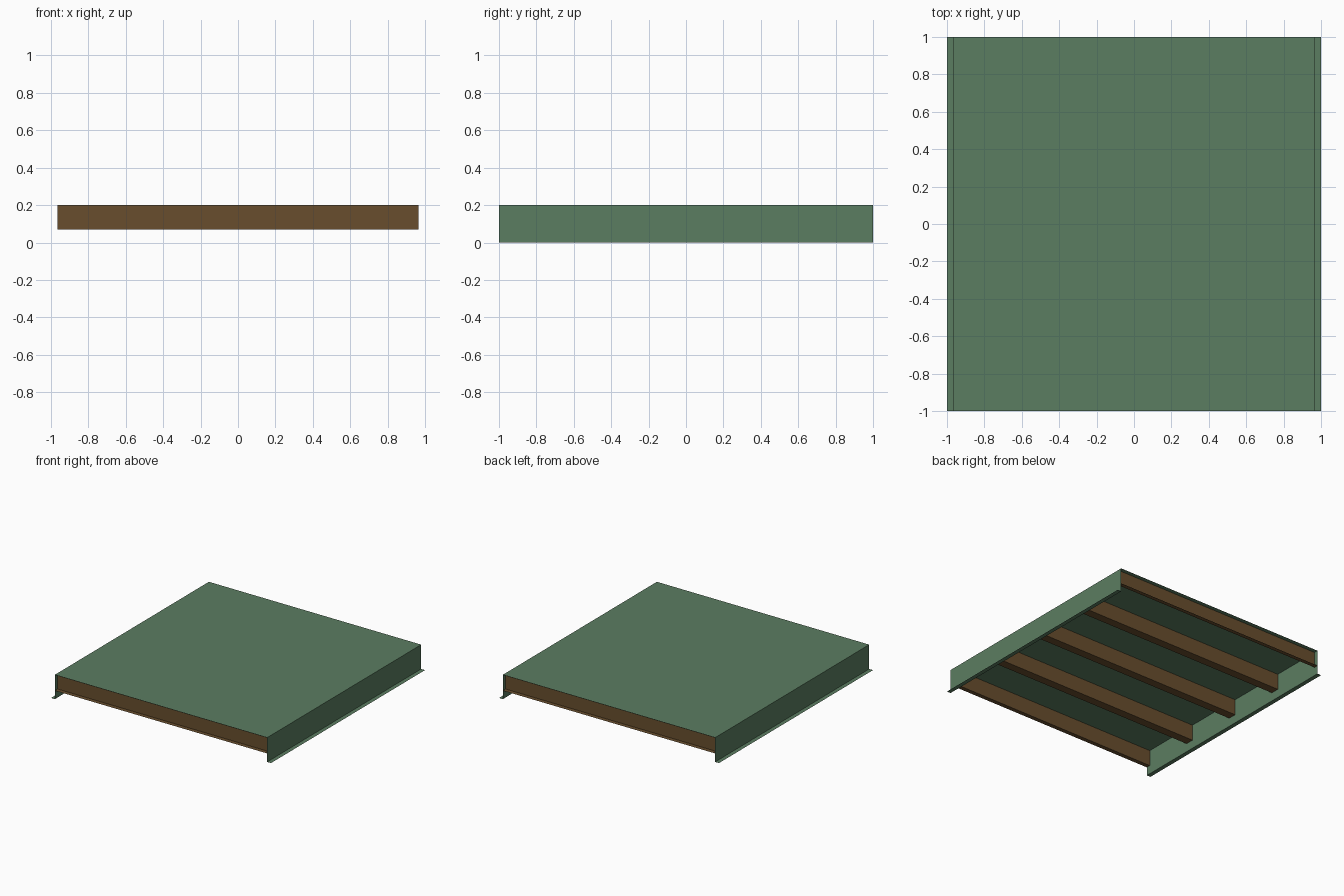
import bpy, bmesh

if "Cube" in bpy.data.objects:
    bpy.data.objects.remove(bpy.data.objects["Cube"])

def mat(name, rgb):
    m = bpy.data.materials.new(name)
    m.diffuse_color = (*rgb, 1)
    m.use_nodes = True
    m.node_tree.nodes["Principled BSDF"].inputs["Base Color"].default_value = m.diffuse_color
    return m

GREEN = mat("painted green", (0.105, 0.205, 0.12))
BROWN = mat("rust brown", (0.138, 0.076, 0.027))

def sheet(name, profile, axis, half, material):
    """Extrude an open sheet-metal profile along x or y."""
    bm = bmesh.new()
    rows = []
    for a, z in profile:
        rows.append([bm.verts.new((s, a, z) if axis == 'x' else (a, s, z))
                     for s in (-half, half)])
    for p, q in zip(rows, rows[1:]):
        bm.faces.new((p[0], p[1], q[1], q[0]))
    bm.normal_update()
    me = bpy.data.meshes.new(name)
    bm.to_mesh(me)
    bm.free()
    me.materials.append(material)
    ob = bpy.data.objects.new(name, me)
    bpy.context.collection.objects.link(ob)
    return ob

W, TOP, LOW, F = 0.965, 0.2, 0.07, 0.035

# Deck plate with folded side webs and outward bottom flanges
sheet("deck_and_side_girders",
      [(-1, 0), (-W, 0), (-W, TOP), (W, TOP), (W, 0), (1, 0)], 'y', 1, GREEN)

# End cross beams: web with outward flange
sheet("front_cross_beam", [(-1, LOW), (-W, LOW), (-W, TOP)], 'x', W, BROWN)
sheet("back_cross_beam", [(W, TOP), (W, LOW), (1, LOW)], 'x', W, BROWN)

# Inner cross beams: open-topped channels under the deck
for i, y in enumerate((-0.5, 0, 0.5)):
    sheet(f"inner_cross_beam_{i + 1}",
          [(y - F, TOP), (y - F, LOW), (y + F, LOW), (y + F, TOP)], 'x', W, BROWN)

# Deck faces point outward
for ob in bpy.data.objects:
    if ob.name.startswith("deck"):
        for p in ob.data.polygons:
            if p.center.z > 0.19 and p.normal.z < 0:
                ob.data.flip_normals()
                break
